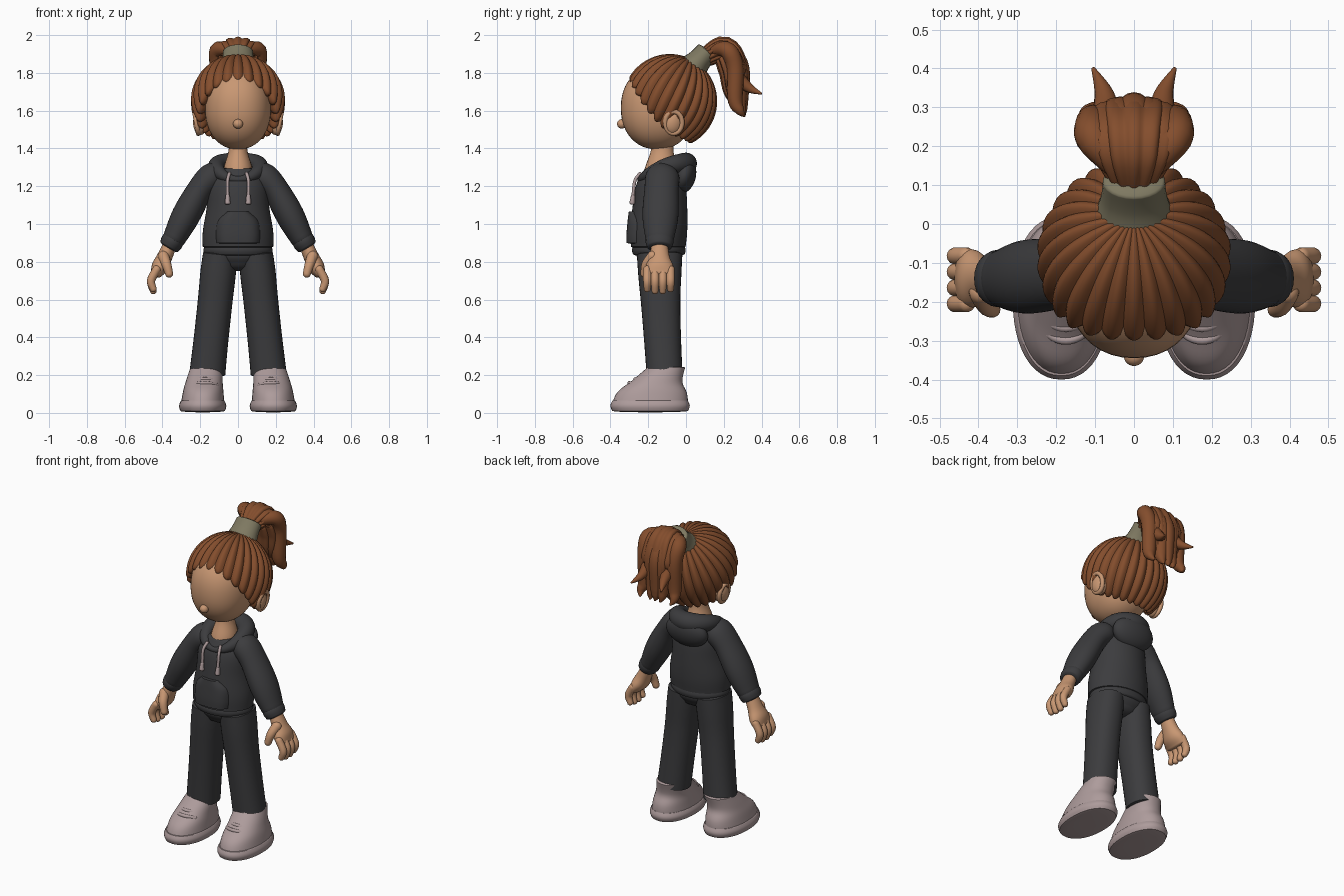
import bpy, bmesh, math
from mathutils import Vector, Matrix

if "Cube" in bpy.data.objects:
    bpy.data.objects.remove(bpy.data.objects["Cube"])

ACROSS, UP = Vector((1, 0, 0)), Vector((0, 0, 1))


def material(name, red, green, blue):
    mat = bpy.data.materials.new(name)
    mat.use_nodes = True
    mat.diffuse_color = (red, green, blue, 1)
    shader = mat.node_tree.nodes["Principled BSDF"]
    shader.inputs["Base Color"].default_value = mat.diffuse_color
    shader.inputs["Roughness"].default_value = .8
    return mat


SKIN = material("skin", .58, .31, .17)
HAIR = material("auburn hair", .23, .075, .026)
CLOTH = material("charcoal cloth", .045, .045, .048)
SHOE = material("dusty pink", .42, .33, .33)
BAND = material("olive band", .21, .19, .12)


def finish(name, bm, mat):
    bmesh.ops.recalc_face_normals(bm, faces=bm.faces)
    mesh = bpy.data.meshes.new(name)
    bm.to_mesh(mesh)
    bm.free()
    mesh.materials.append(mat)
    part = bpy.data.objects.new(name, mesh)
    bpy.context.collection.objects.link(part)
    bpy.ops.object.select_all(action='DESELECT')
    part.select_set(True)
    bpy.context.view_layer.objects.active = part
    bpy.ops.object.shade_smooth_by_angle(angle=math.radians(50))


def bridge(bm, rings, closed=False):
    pairs = list(zip(rings, rings[1:]))
    if closed:
        pairs.append((rings[-1], rings[0]))
    else:
        bm.faces.new(rings[0])
        bm.faces.new(rings[-1])
    for lower, upper in pairs:
        for i in range(len(lower)):
            bm.faces.new((lower[i - 1], lower[i], upper[i], upper[i - 1]))


def sample(values, t, closed):
    """Smooth curve through evenly spaced values, at t from start to end."""
    if not isinstance(values, list):
        return values
    count = len(values)
    place = t * (count if closed else count - 1)
    i = int(place) if closed else min(int(place), count - 2)
    f = place - i
    a, b, c, d = [values[j % count if closed else max(0, min(j, count - 1))]
                  for j in (i - 1, i, i + 1, i + 2)]
    return b + ((c - a) + (2 * a - 5 * b + 4 * c - d) * f + (3 * b - a - 3 * c + d) * f * f) * f / 2


def signed_power(value, power):
    return math.copysign(abs(value) ** power, value)


def tube(name, mat, path, widths, depths=None, side=1, sides=24, ref=ACROSS, axis=None,
         dome=.5, square=1, locks=0, closed=False, steps=24):
    """Loft along a path; widths lie along ref, depths across it."""
    path = [Vector((x * side, y, z)) for x, y, z in path]
    depths = depths or widths
    rows = []
    for i in range(steps if closed else steps + 1):
        t = i / steps
        ahead, behind = t + .01, t - .01
        if not closed:
            ahead, behind = min(ahead, 1), max(behind, 0)
        along = axis or (sample(path, ahead, closed) - sample(path, behind, closed)).normalized()
        rows.append((sample(path, t, closed), along, sample(widths, t, closed), sample(depths, t, closed)))
    if not closed:
        for end, sign in ((0, -1), (-1, 1)):
            centre, along, wide, deep = rows[end]
            reach = along * sign * min(wide, deep) * dome
            cap = [(centre + reach * math.sin(q), along, wide * math.cos(q), deep * math.cos(q))
                   for q in (.4, .8, 1.1, 1.4)]
            rows = rows + cap if end else cap[::-1] + rows
    bm = bmesh.new()
    rings = []
    for centre, along, wide, deep in rows:
        u = (ref - along * ref.dot(along)).normalized()
        v = along.cross(u)
        ring = []
        for i in range(sides):
            q = math.tau * i / sides
            groove = .87 + .13 * abs(math.sin(locks * q / 2)) if locks else 1
            offset = u * wide * signed_power(math.cos(q), square) + v * deep * signed_power(math.sin(q), square)
            ring.append(bm.verts.new(centre + offset * groove))
        rings.append(ring)
    bridge(bm, rings, closed)
    finish(name, bm, mat)


def ball(name, mat, centre, radii, square=1, tilt=0, turn=0):
    bm = bmesh.new()
    bmesh.ops.create_uvsphere(bm, u_segments=40, v_segments=24, radius=1)
    spin = Matrix.Rotation(tilt, 3, 'X') @ Matrix.Rotation(turn, 3, 'Z')
    for v in bm.verts:
        shape = Vector([signed_power(c, square) * r for c, r in zip(v.co, radii)])
        v.co = spin @ shape + Vector(centre)
    finish(name, bm, mat)


def circle(place, count=12):
    """Points of a closed path from a rule taking sine and cosine."""
    turns = [math.tau * i / count for i in range(count)]
    return [place(math.sin(q), math.cos(q)) for q in turns]


def hair_cap(name, locks=26, count=208, steps=22):
    """Grooved shell whose locks run from the hair tie to the hairline."""
    pole = Vector((0, .43, .9)).normalized()
    front = pole.cross(ACROSS) * -1
    bm = bmesh.new()
    columns = []
    for i in range(count):
        turn = math.tau * i / count
        lobe = abs(math.cos(turn * locks / 2))
        ease = min(1, min(turn, math.tau - turn) / 2)
        limit = math.radians(81 + 42 * ease * ease * (3 - 2 * ease) + 4 * lobe)
        profile = [(limit * (j + .5) / (steps + .5), 1) for j in range(steps + 1)]
        profile += [(limit + .05, .97), (limit + .06, .9), (limit, .78)]
        outward = front * math.cos(turn) + ACROSS * math.sin(turn)
        column = []
        for angle, scale in profile:
            radius = .25 * scale * (1 - .065 * (1 - lobe) * min(1, angle))
            spot = pole * math.cos(angle) + outward * math.sin(angle)
            column.append(bm.verts.new(spot * radius + Vector((0, -.085, 1.65))))
        columns.append(column)
    bridge(bm, [list(ring) for ring in zip(*columns)])
    finish(name, bm, HAIR)


# Head and hair
ball("head", SKIN, (0, -.15, 1.615), (.175, .195, .22), square=.92)
ball("nose", SKIN, (0, -.34, 1.53), (.026, .025, .025))
tube("neck", SKIN, [(0, -.14, 1.22), (0, -.12, 1.46)], [.06, .075, .05, .05], [.09, .085, .06, .06], axis=UP)
hair_cap("hair_cap")
tube("hair_tie", BAND, [(0, .03, 1.82), (0, .11, 1.91)], [.1, .085, .08], [.085, .065, .06], dome=.2)

# Ponytail: grooved body, then loose pointed locks with two flicked tips
tube("ponytail", HAIR, [(0, .1, 1.88), (0, .2, 1.92), (0, .25, 1.82), (0, .26, 1.7), (0, .3, 1.6)],
     [.06, .12, .14, .11, .04], [.05, .075, .08, .06, .02], sides=96, locks=14)
for i in range(-3, 4):
    x = i * .035
    flick = abs(i) == 2
    tip_y, tip_z = (.4, 1.69) if flick else (.31, 1.57)
    back = .29 - .01 * abs(i)
    tube(f"ponytail_lock_{i + 4}", HAIR,
         [(x / 2, .15, 1.92), (x, .22, 1.92), (x, back, 1.83), (x, back, tip_z + .09),
          (x * 1.1, (tip_y + back) / 2, tip_z + .03), (x * 1.5 if flick else x, tip_y, tip_z)],
         [.03, .045, .045, .04, .025, .005], sides=16)

# Hooded top
tube("hoodie_body", CLOTH, [(0, -.147, .88), (0, -.13, 1.29)],
     [.187, .186, .166, .155, .11], [.145, .15, .145, .13, .09], axis=UP, sides=48, dome=.1)
tube("hoodie_hem", CLOTH, [(0, -.144, .84), (0, -.144, .88)],
     [.176, .183, .178], [.137, .142, .138], axis=UP, sides=48, dome=.1, steps=8)
tube("front_pocket", CLOTH, [(0, -.172, .9), (0, -.165, 1.065)],
     [.122, .125, .115, .07], [.143, .145, .142, .138], axis=UP, sides=64, square=.6, dome=.05)
tube("hood_rim", CLOTH, circle(lambda s, c: (.115 * s, -.12 - .12 * c, 1.32 - .085 * ((1 + c) / 2) ** 2)),
     [.018, .036, .05, .058, .05, .036], ref=UP, closed=True, steps=48)
ball("hood_bag", CLOTH, (0, -.01, 1.255), (.14, .062, .095), tilt=-.25)
tube("trouser_seat", CLOTH, [(0, -.14, .79), (0, -.14, .86)], [.13, .175, .178], [.1, .12, .125],
     axis=UP, sides=40, dome=.4)

for side, tag in ((1, "left_"), (-1, "right_")):
    # Ear
    ball(tag + "ear", SKIN, (side * .2, -.065, 1.535), (.036, .05, .064), tilt=-.2, turn=side * .35)
    tube(tag + "ear_rim", SKIN, circle(lambda s, c: (.22 + .01 * s, -.065 + .045 * c, 1.537 + .058 * s)),
         .013, side=side, sides=10, closed=True)

    # Drawstring
    tube(tag + "drawstring", SHOE, [(.045, -.24, 1.27), (.055, -.27, 1.23), (.055, -.28, 1.15)],
         .009, side=side, sides=10)
    tube(tag + "drawstring_end", SHOE, [(.055, -.28, 1.15), (.055, -.285, 1.11)],
         [.011, .015], side=side, sides=12, steps=4)

    # Sleeve and cuff
    tube(tag + "sleeve", CLOTH, [(.1, -.12, 1.28), (.2, -.13, 1.18), (.34, -.14, .92)],
         [.06, .075, .07, .075, .06], [.07, .09, .09, .095, .075], side=side, sides=32)
    tube(tag + "cuff", CLOTH, [(.335, -.14, .93), (.365, -.14, .88)],
         [.055, .06, .054], [.07, .074, .066], side=side, dome=.2, steps=8)

    # Hand
    tube(tag + "palm", SKIN, [(.36, -.14, .89), (.4, -.14, .8), (.435, -.14, .735)],
         [.036, .04, .044, .03], [.044, .052, .074, .076], side=side)
    for i in range(4):
        y = -.082 - .041 * i
        lift = .01 * abs(i - 1.5)
        tube(f"{tag}finger_{i + 1}", SKIN, [(.43, y, .76), (.46, y, .7), (.448, y, .64 + lift)],
             [.022, .022, .018], side=side, sides=14, dome=.9, steps=12)
    tube(tag + "thumb", SKIN, [(.395, -.175, .83), (.378, -.21, .785), (.364, -.22, .735)],
         [.03, .021], side=side, sides=14, dome=.9, steps=12)

    # Trouser leg
    tube(tag + "trouser_leg", CLOTH, [(.095, -.14, .84), (.12, -.135, .6), (.162, -.114, .21)],
         [.09, .094, .092, .092, .095], [.12, .115, .105, .098, .095],
         side=side, sides=32, square=.9, dome=.1)

    # Shoe with tongue and laces
    tube(tag + "sole", SHOE, [(.187, -.19, .01), (.187, -.19, .065)], [.118, .125, .115], [.2, .21, .2],
         side=side, axis=UP, sides=48, square=.9, dome=.06, steps=8)
    tube(tag + "shoe_upper", SHOE, [(.187, -.19, .05), (.182, -.17, .14), (.167, -.105, .24)],
         [.115, .108, .096, .085], [.2, .185, .13, .1], side=side, axis=UP, sides=48, square=.92, dome=.1)
    tube(tag + "tongue", SHOE, [(.17, -.2, .18), (.167, -.195, .24)], [.055, .04], [.025, .014],
         side=side, axis=UP, steps=8)
    for i in range(4):
        tube(f"{tag}lace_{i + 1}", SHOE,
             [(.175 + .065 * k, -.3 + .032 * i + .035 * k * k, .158 + .02 * i - .012 * k * k)
              for k in (-1, -.5, 0, .5, 1)], .011, side=side, sides=10, ref=UP, steps=12)
